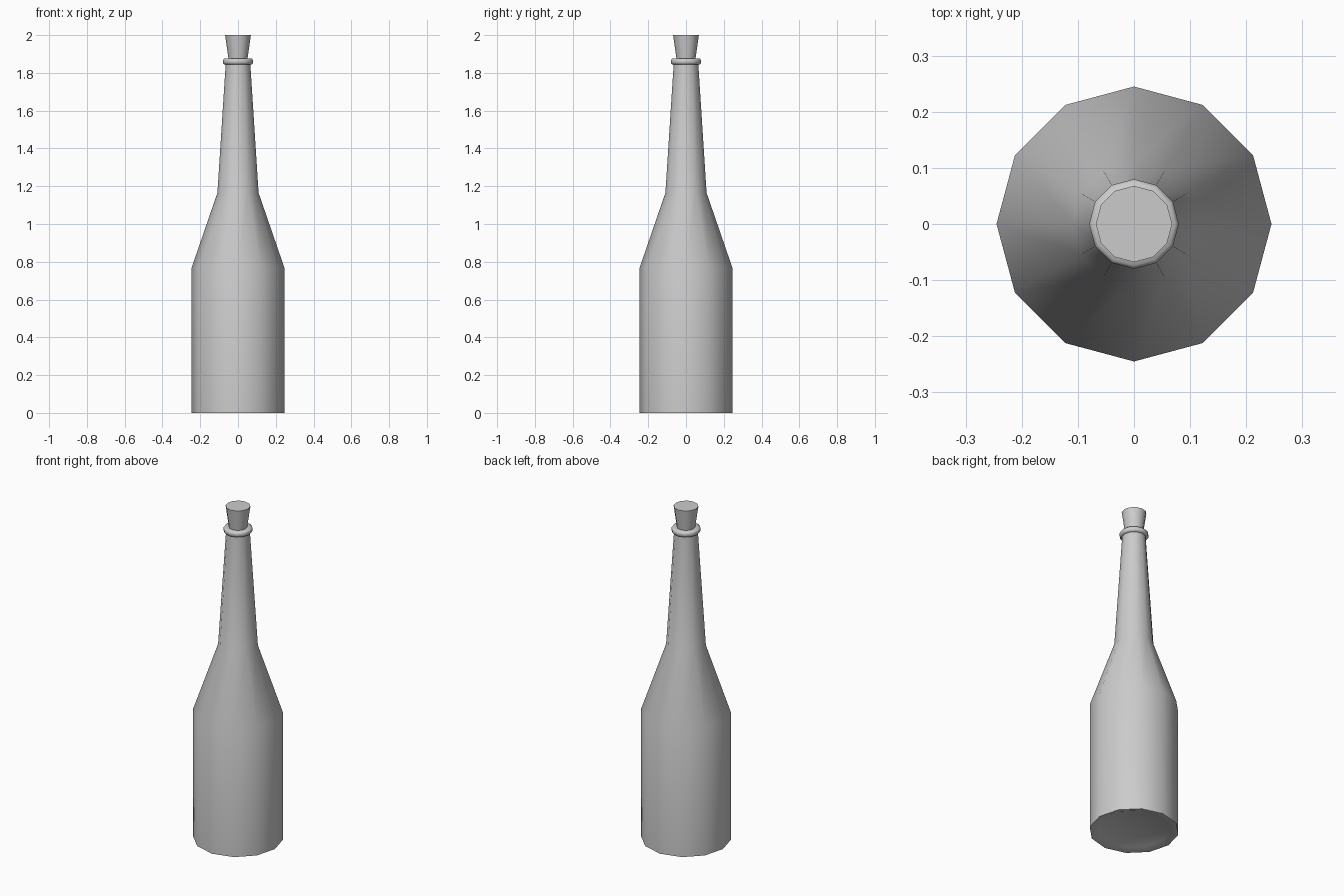
import bpy, bmesh, math

if "Cube" in bpy.data.objects:
    bpy.data.objects.remove(bpy.data.objects["Cube"])

SIDES = 12


def lathe(name, profile, smooth_angle=40):
    """Revolve (radius, z) points around z; radius 0 becomes a single pole."""
    bm = bmesh.new()
    rings = []
    for r, z in profile:
        if r == 0:
            rings.append([bm.verts.new((0, 0, z))] * SIDES)
        else:
            rings.append([bm.verts.new((r * math.cos(2 * math.pi * i / SIDES),
                                        r * math.sin(2 * math.pi * i / SIDES), z))
                          for i in range(SIDES)])
    for a, b in zip(rings, rings[1:]):
        for i in range(SIDES):
            j = (i + 1) % SIDES
            corners = list(dict.fromkeys((a[i], a[j], b[j], b[i])))
            bm.faces.new(corners)
    bmesh.ops.recalc_face_normals(bm, faces=bm.faces)
    mesh = bpy.data.meshes.new(name)
    bm.to_mesh(mesh)
    bm.free()
    obj = bpy.data.objects.new(name, mesh)
    bpy.context.collection.objects.link(obj)
    bpy.ops.object.select_all(action='DESELECT')
    obj.select_set(True)
    bpy.context.view_layer.objects.active = obj
    bpy.ops.object.shade_smooth_by_angle(angle=math.radians(smooth_angle))
    return obj


# Bottle: shallow dished base, straight body, sloped shoulder, tapering neck
lathe("bottle", [(0, 0.03), (0.20, 0.01), (0.225, 0), (0.245, 0),
                 (0.245, 0.77), (0.109, 1.165), (0.065, 1.85),
                 (0.05, 1.865), (0, 1.865)])

# Rounded lip ring around the mouth
lathe("lip_ring", [(0.05, 1.847), (0.074, 1.845), (0.080, 1.853),
                   (0.080, 1.867), (0.074, 1.875), (0.05, 1.875),
                   (0.05, 1.847)], 60)

# Tapered cork, wider at the top
lathe("cork", [(0, 1.86), (0.048, 1.86), (0.068, 2.0), (0, 2.0)])
